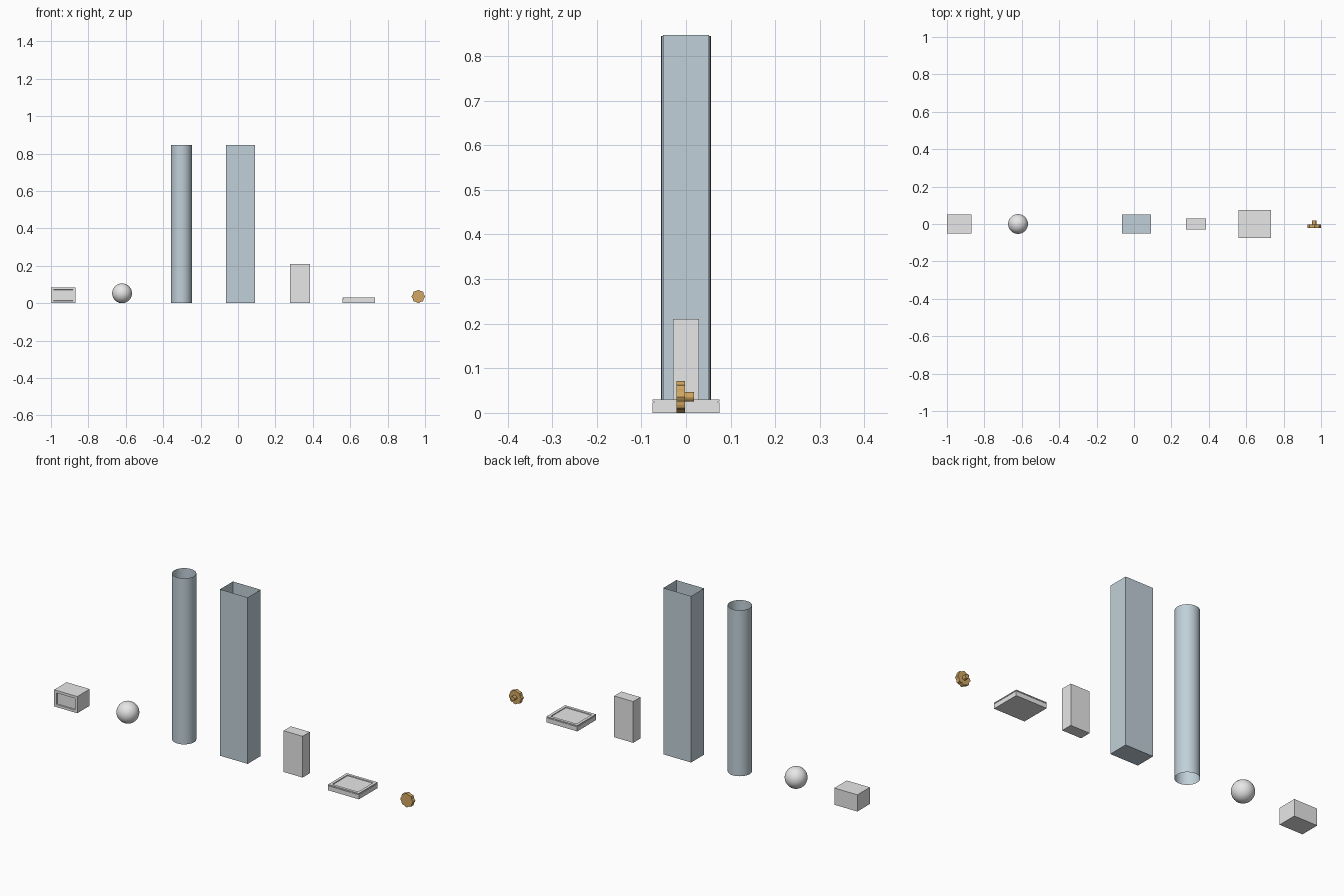
import bpy, bmesh, math
from mathutils import Vector, Matrix

if "Cube" in bpy.data.objects:
    bpy.data.objects.remove(bpy.data.objects["Cube"])


def material(name, rgb):
    m = bpy.data.materials.new(name)
    m.diffuse_color = (*rgb, 1)
    m.use_nodes = True
    m.node_tree.nodes["Principled BSDF"].inputs["Base Color"].default_value = m.diffuse_color
    return m


GREY = material("light grey", (0.8, 0.8, 0.8))
GLASS = material("pale blue glass", (0.53, 0.63, 0.69))
BRASS = material("brass", (0.645, 0.39, 0.125))


def finish(name, bm, mat, smooth=False):
    me = bpy.data.meshes.new(name)
    bm.to_mesh(me)
    bm.free()
    ob = bpy.data.objects.new(name, me)
    bpy.context.collection.objects.link(ob)
    me.materials.append(mat)
    for p in me.polygons:
        p.use_smooth = smooth
    return ob


def add_box(bm, lo, hi):
    lo, hi = Vector(lo), Vector(hi)
    m = Matrix.Translation((lo + hi) / 2) @ Matrix.Diagonal((*(hi - lo), 1))
    bmesh.ops.create_cube(bm, size=1, matrix=m)


def face_towards(bm, d):
    bm.normal_update()
    d = Vector(d)
    return max(bm.faces, key=lambda f: (round(f.normal.dot(d), 3), f.calc_center_median().dot(d)))


def recess(bm, d, margin, depth):
    f = face_towards(bm, d)
    bmesh.ops.inset_region(bm, faces=[f], thickness=margin, use_even_offset=True)
    bmesh.ops.inset_region(bm, faces=[f], thickness=0.0005, use_even_offset=True)
    bmesh.ops.translate(bm, verts=f.verts[:], vec=Vector(d) * -depth)


# Small case with a recessed front panel
bm = bmesh.new()
add_box(bm, (-1, -0.05, 0), (-0.87, 0.05, 0.085))
recess(bm, (0, -1, 0), 0.013, 0.007)
finish("framed_case", bm, GREY)

# Ball
bm = bmesh.new()
bmesh.ops.create_uvsphere(bm, u_segments=32, v_segments=16, radius=0.053,
                          matrix=Matrix.Translation((-0.62, 0, 0.053)))
finish("ball", bm, GREY, True)

# Round tube, open at both ends
bm = bmesh.new()
bmesh.ops.create_cone(bm, cap_ends=False, segments=32, radius1=0.056, radius2=0.056,
                      depth=0.845, matrix=Matrix.Translation((-0.303, 0, 0.4225)))
finish("round_tube", bm, GLASS, True)

# Rectangular tank, open at the top
bm = bmesh.new()
add_box(bm, (-0.065, -0.052, 0), (0.091, 0.052, 0.847))
bmesh.ops.delete(bm, geom=[face_towards(bm, (0, 0, 1))], context='FACES_ONLY')
finish("square_tank", bm, GLASS)

# Plain upright block
bm = bmesh.new()
add_box(bm, (0.277, -0.029, 0), (0.384, 0.029, 0.21))
finish("block", bm, GREY)

# Tray: base, narrow groove and a framed top
bm = bmesh.new()
add_box(bm, (0.56, -0.075, 0), (0.733, 0.075, 0.023))
top = face_towards(bm, (0, 0, 1))
bmesh.ops.inset_region(bm, faces=[top], thickness=0.003, use_even_offset=True)
finish("tray_base", bm, GREY)
bm = bmesh.new()
add_box(bm, (0.563, -0.072, 0.022), (0.73, 0.072, 0.026))
finish("tray_groove", bm, GREY)
bm = bmesh.new()
add_box(bm, (0.56, -0.075, 0.025), (0.733, 0.075, 0.03))
recess(bm, (0, 0, 1), 0.014, 0.004)
finish("tray_frame", bm, GREY)

# Scalloped knob with a round stem at the back
CENTRE = Vector((0.964, 0, 0.036))
bm = bmesh.new()
ring = []
for i in range(32):
    a = math.tau * i / 32
    r = 0.0335 + 0.0025 * math.cos(8 * a)
    ring.append(bm.verts.new(CENTRE + Vector((r * math.cos(a), -0.021, r * math.sin(a)))))
f = bm.faces.new(ring)
ext = bmesh.ops.extrude_face_region(bm, geom=[f])
bmesh.ops.translate(bm, vec=(0, 0.019, 0),
                    verts=[v for v in ext["geom"] if isinstance(v, bmesh.types.BMVert)])
bmesh.ops.recalc_face_normals(bm, faces=bm.faces[:])
finish("knob_wheel", bm, BRASS)

bm = bmesh.new()
bmesh.ops.create_cone(bm, cap_ends=True, segments=16, radius1=0.011, radius2=0.011, depth=0.021,
                      matrix=Matrix.Translation(CENTRE + Vector((0, 0.0075, 0)))
                      @ Matrix.Rotation(math.pi / 2, 4, 'X'))
finish("knob_stem", bm, BRASS)
